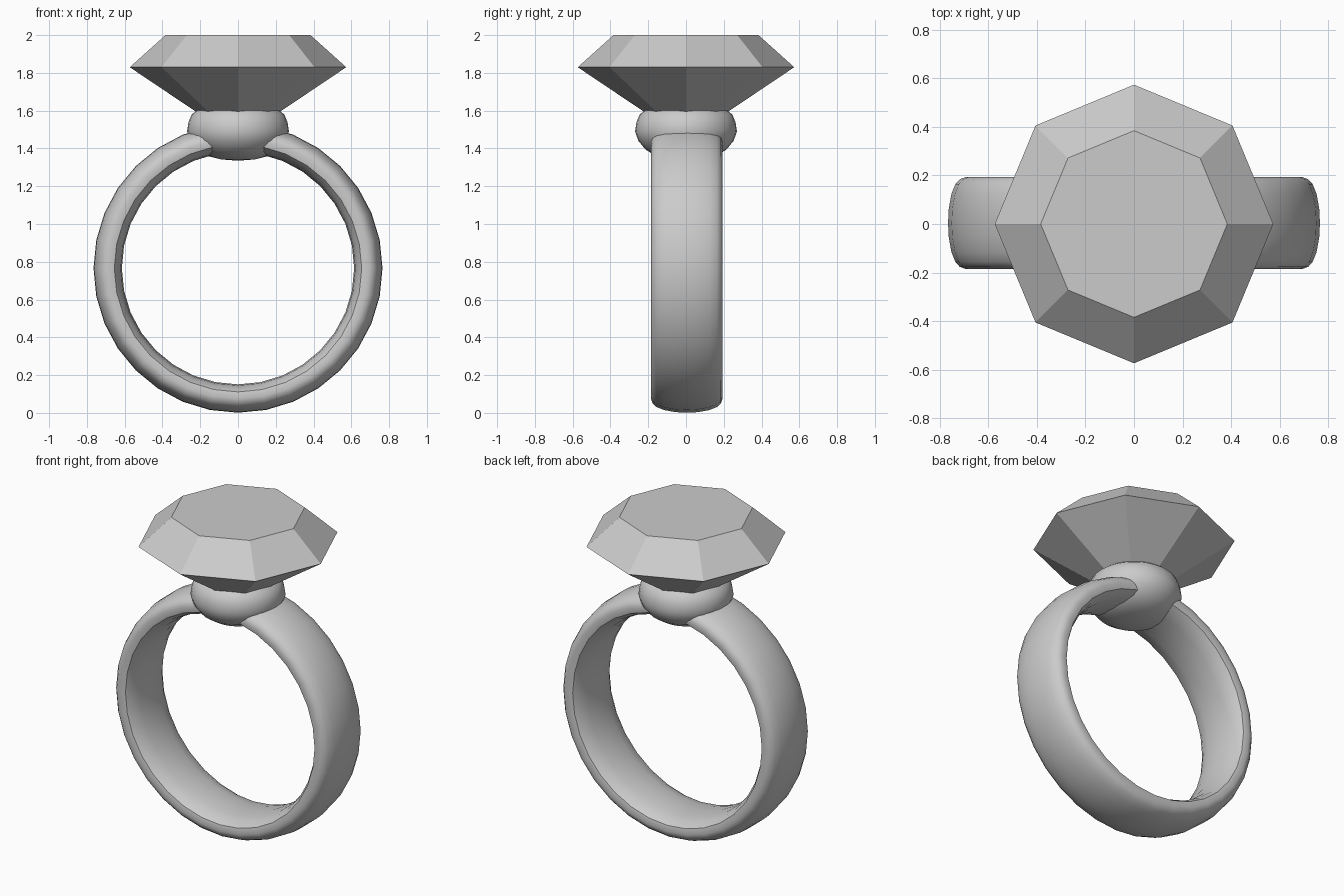
import bpy, bmesh, math

cube = bpy.data.objects.get("Cube")
if cube:
    bpy.data.objects.remove(cube, do_unlink=True)

grey = bpy.data.materials.new("plain grey")
grey.use_nodes = True
grey.diffuse_color = (0.6, 0.6, 0.6, 1)
grey.node_tree.nodes["Principled BSDF"].inputs["Base Color"].default_value = (0.6, 0.6, 0.6, 1)


def lathe(name, profile, sides, axis="Z", centre=(0, 0, 0), closed=False, smooth=True):
    """Revolve (radius, offset) points around an axis through centre."""
    bm = bmesh.new()
    rings = []
    for i in range(sides):
        a = 2 * math.pi * i / sides
        ring = []
        for r, h in profile:
            u, v = r * math.cos(a), r * math.sin(a)
            ring.append(bm.verts.new((u, v, h) if axis == "Z" else (u, h, v)))
        rings.append(ring)
    n = len(profile)
    for i in range(sides):
        a, b = rings[i], rings[(i + 1) % sides]
        for j in range(n if closed else n - 1):
            k = (j + 1) % n
            bm.faces.new((a[j], b[j], b[k], a[k]))
    bmesh.ops.remove_doubles(bm, verts=bm.verts, dist=1e-5)
    # merge the flat fans at the ends into single facets
    bmesh.ops.dissolve_limit(bm, angle_limit=0.001, verts=bm.verts, edges=bm.edges)
    bmesh.ops.recalc_face_normals(bm, faces=bm.faces)
    mesh = bpy.data.meshes.new(name)
    bm.to_mesh(mesh)
    bm.free()
    mesh.materials.append(grey)
    obj = bpy.data.objects.new(name, mesh)
    obj.location = centre
    bpy.context.collection.objects.link(obj)
    if smooth:
        bpy.ops.object.select_all(action="DESELECT")
        obj.select_set(True)
        bpy.context.view_layer.objects.active = obj
        bpy.ops.object.shade_smooth_by_angle(angle=math.radians(35))
    return obj


# Band: domed outside, softly rounded inside
half = [(0.765, 0), (0.762, 0.06), (0.751, 0.12), (0.735, 0.16), (0.717, 0.18),
        (0.69, 0.19), (0.655, 0.182), (0.635, 0.15), (0.621, 0.09), (0.615, 0)]
section = half + [(r, -h) for r, h in half[-2:0:-1]]
lathe("band", section, 32, axis="Y", centre=(0, 0.004, 0.766), closed=True)

# Setting: squat bulb that holds the stone
bulb = [(0, 1.335), (0.09, 1.342), (0.16, 1.36), (0.215, 1.395), (0.252, 1.44),
        (0.27, 1.49), (0.262, 1.54), (0.245, 1.58), (0.215, 1.603), (0, 1.603)]
lathe("setting", bulb, 32)

# Stone: eight-sided cut with a flat table
stone = [(0, 1.445), (0.573, 1.83), (0.384, 2.0), (0, 2.0)]
lathe("stone", stone, 8, smooth=False)
